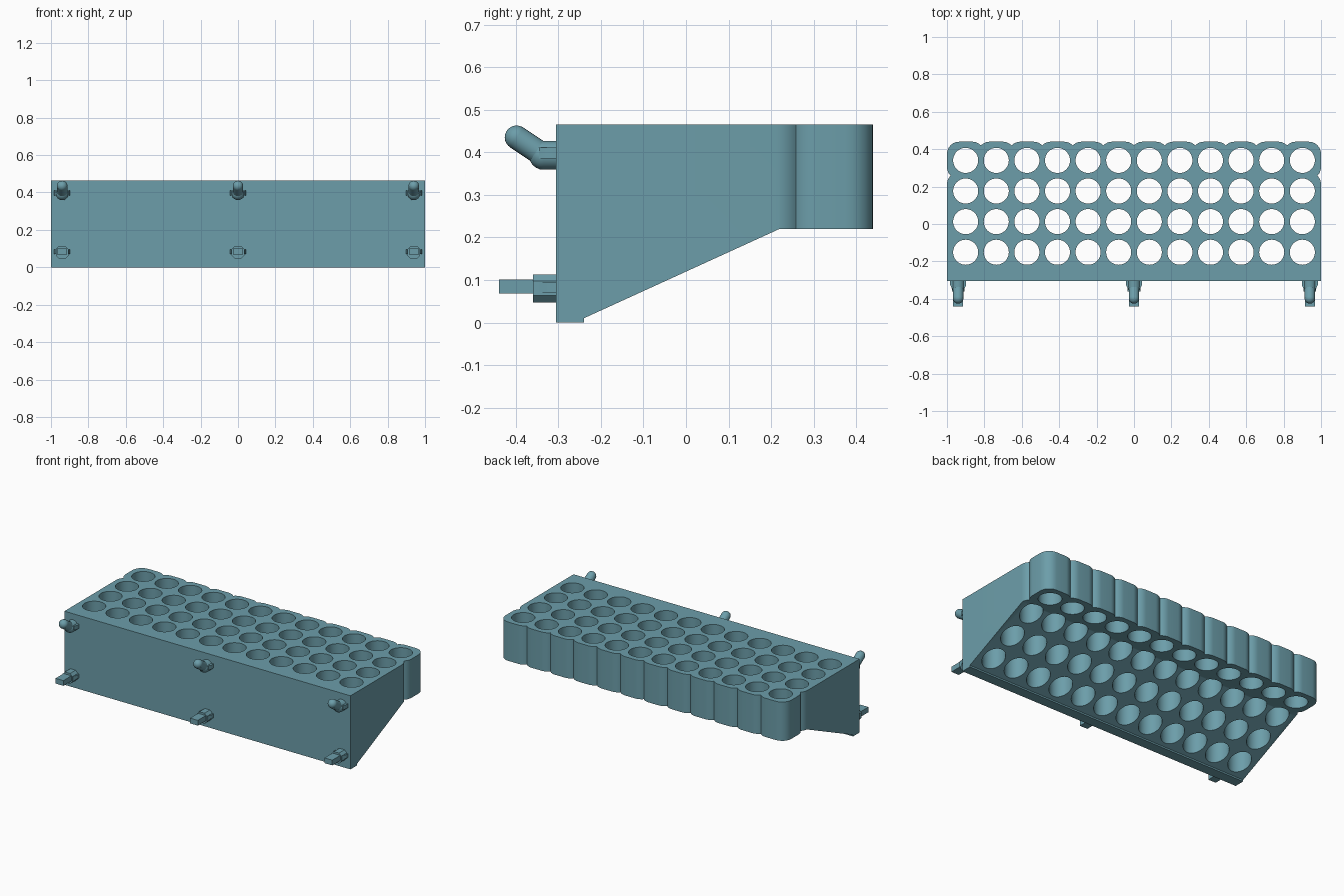
import bpy, bmesh, math
from mathutils import Vector

if "Cube" in bpy.data.objects:
    bpy.data.objects.remove(bpy.data.objects["Cube"])

TOP, FRONT = 0.465, -0.305
PITCH, HALF, R = 1.8 / 11, 0.1, 0.065      # cell spacing, half size, corner radius
COLS = [-0.9 + PITCH * i for i in range(12)]
ROWS = [0.34 - PITCH * j for j in range(4)]

mat = bpy.data.materials.new("teal")
mat.diffuse_color = (0.15, 0.34, 0.40, 1)
mat.use_nodes = True
mat.node_tree.nodes["Principled BSDF"].inputs["Base Color"].default_value = mat.diffuse_color


def finish(name, bm, smooth=True):
    bmesh.ops.recalc_face_normals(bm, faces=bm.faces)
    me = bpy.data.meshes.new(name)
    bm.to_mesh(me)
    bm.free()
    ob = bpy.data.objects.new(name, me)
    bpy.context.collection.objects.link(ob)
    me.materials.append(mat)
    if smooth:
        smooth_by_angle(ob)
    return ob


def activate(ob):
    bpy.ops.object.select_all(action='DESELECT')
    ob.select_set(True)
    bpy.context.view_layer.objects.active = ob


def smooth_by_angle(ob):
    activate(ob)
    bpy.ops.object.shade_smooth_by_angle(angle=math.radians(30))


def prism(bm, points, offset):
    face = bm.faces.new([bm.verts.new(p) for p in points])
    ext = bmesh.ops.extrude_face_region(bm, geom=[face])
    bmesh.ops.translate(bm, vec=offset, verts=[v for v in ext['geom'] if isinstance(v, bmesh.types.BMVert)])


def tube(bm, a, b, r1, r2, seg=24):
    a, b = Vector(a), Vector(b)
    d = b - a
    m = d.to_track_quat('Z', 'Y').to_matrix().to_4x4()
    m.translation = (a + b) / 2
    bmesh.ops.create_cone(bm, cap_ends=True, segments=seg, radius1=r1, radius2=r2, depth=d.length, matrix=m)


def ball(bm, c, r):
    m = Vector(c)
    res = bmesh.ops.create_uvsphere(bm, u_segments=24, v_segments=12, radius=r)
    bmesh.ops.translate(bm, vec=m, verts=res['verts'])


def cut(ob, cutter):
    cutter.hide_render = True
    mod = ob.modifiers.new("cut", 'BOOLEAN')
    mod.operation, mod.solver, mod.object = 'DIFFERENCE', 'EXACT', cutter
    activate(ob)
    bpy.ops.object.modifier_apply(modifier=mod.name)
    bpy.data.objects.remove(cutter)


# Plan outline of the rack: scalloped back edge, rounded back corners, side notch
A_CUT = math.acos((PITCH / 2 - HALF + R) / R)   # arc angle where neighbouring cells meet


def arc(cx, cy, a0, a1, n=6):
    return [(cx + R * math.cos(a0 + (a1 - a0) * i / n), cy + R * math.sin(a0 + (a1 - a0) * i / n))
            for i in range(n + 1)]


k = HALF - R
right = [(1.0, FRONT)]
right += arc(0.9 + k, ROWS[1] + k, 0, math.pi / 2 - A_CUT)
right += arc(0.9 + k, ROWS[0] - k, A_CUT - math.pi / 2, 0)[1:]
right += arc(0.9 + k, ROWS[0] + k, 0, math.pi / 2)
for c in reversed(COLS[6:]):
    if c < 0.89:
        right += arc(c + k, ROWS[0] + k, A_CUT, math.pi / 2)[1:]
    right += arc(c - k, ROWS[0] + k, math.pi / 2, math.pi - A_CUT)
outline = right + [(-x, y) for x, y in reversed(right[:-1])]

bm = bmesh.new()
prism(bm, [(x, y, 0) for x, y in outline], (0, 0, TOP))
rack = finish("rack_body", bm, False)

# Sloping underside
bm = bmesh.new()
prof = [(-0.24, -0.1), (-0.24, 0.01), (0.22, 0.22), (0.6, 0.22), (0.6, -0.1)]
prism(bm, [(-1.2, y, z) for y, z in prof], (2.4, 0, 0))
cut(rack, finish("underside_cutter", bm, False))

# Grid of through holes
bm = bmesh.new()
for x in COLS:
    for y in ROWS:
        tube(bm, (x, y, -0.1), (x, y, 0.6), 0.067, 0.067, 48)
cut(rack, finish("hole_cutter", bm, False))
smooth_by_angle(rack)


def rib(bm, x, z, h):
    # tapered snap wings on both sides of a peg
    pts = [(-0.043, FRONT + 0.005), (-0.043, -0.325), (-0.034, -0.345), (0.034, -0.345), (0.043, -0.325),
           (0.043, FRONT + 0.005)]
    prism(bm, [(x + px, py, z - h) for px, py in pts], (0, 0, 2 * h))


for label, x in (("left", -0.94), ("middle", 0), ("right", 0.94)):
    # Upper hook: stub, elbow and round-ended arm bent upward
    bm = bmesh.new()
    elbow, tip = (x, -0.335, 0.393), (x, -0.398, 0.435)
    tube(bm, (x, FRONT + 0.005, 0.393), elbow, 0.034, 0.034)
    ball(bm, elbow, 0.034)
    tube(bm, elbow, tip, 0.028, 0.028)
    ball(bm, tip, 0.028)
    rib(bm, x, 0.398, 0.013)
    finish("upper_hook_" + label, bm)

    # Lower peg: octagonal collar and square tongue
    bm = bmesh.new()
    w, h, c = 0.034, 0.033, 0.016
    octa = [(-w, -h + c), (-w + c, -h), (w - c, -h), (w, -h + c),
            (w, h - c), (w - c, h), (-w + c, h), (-w, h - c)]
    prism(bm, [(x + px, FRONT + 0.005, 0.08 + pz) for px, pz in octa], (0, -0.06, 0))
    sq = [(-0.027, 0.068), (0.027, 0.068), (0.027, 0.101), (-0.027, 0.101)]
    prism(bm, [(x + px, -0.35, pz) for px, pz in sq], (0, -0.09, 0))
    rib(bm, x, 0.083, 0.012)
    finish("lower_peg_" + label, bm, False)
